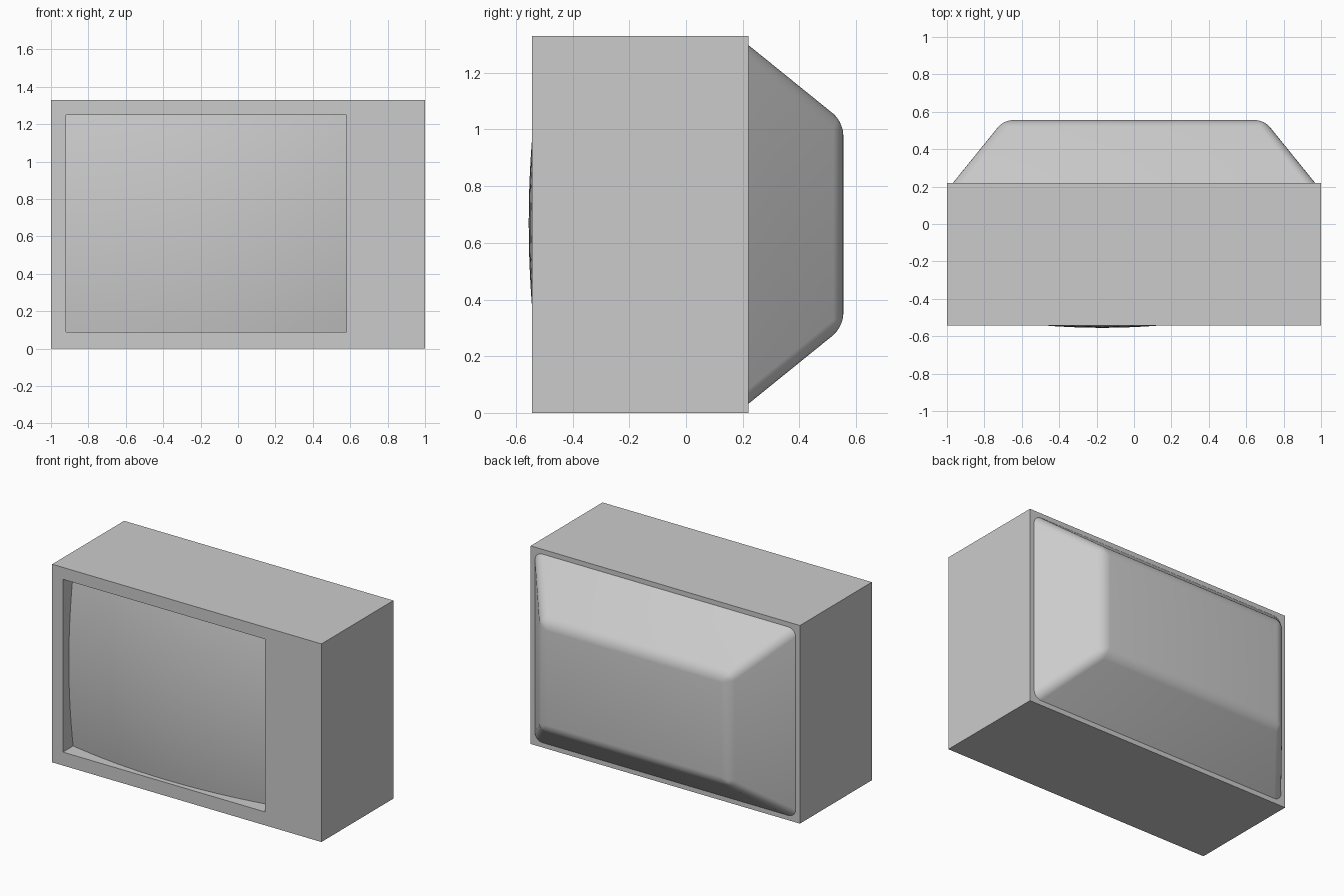
import bpy, bmesh, math

if "Cube" in bpy.data.objects:
    bpy.data.objects.remove(bpy.data.objects["Cube"])

W, H = 1.0, 1.33                 # half width, height
FRONT, BACK = -0.543, 0.22       # cabinet depth range
TAIL = 0.555                     # rear of the tube housing
OPENING = (-0.92, 0.58, 0.09, 1.25)


def inset(d):
    return (-W + d, W - d, d, H - d)


def finish(bm, name, smooth=None):
    me = bpy.data.meshes.new(name)
    bm.to_mesh(me)
    bm.free()
    ob = bpy.data.objects.new(name, me)
    bpy.context.collection.objects.link(ob)
    if smooth:
        bpy.ops.object.select_all(action='DESELECT')
        ob.select_set(True)
        bpy.context.view_layer.objects.active = ob
        bpy.ops.object.shade_smooth_by_angle(angle=math.radians(smooth))
    return ob


def loft(bm, rects):
    """Bridge rectangles (x0, x1, z0, z1) at given y, listed back to front."""
    loops = []
    for (x0, x1, z0, z1), y in rects:
        loops.append([bm.verts.new((x, y, z)) for x, z in
                      ((x0, z0), (x1, z0), (x1, z1), (x0, z1))])
    for a, b in zip(loops, loops[1:]):
        for i in range(4):
            j = (i + 1) % 4
            bm.faces.new((a[i], b[i], b[j], a[j])).normal_flip()
    return loops


# cabinet: back rim, outer shell, front frame and screen recess walls
bm = bmesh.new()
loft(bm, [(inset(0.06), BACK), (inset(0), BACK), (inset(0), FRONT),
          (OPENING, FRONT), (OPENING, -0.435)])
bm.normal_update()
if next(f for f in bm.faces if f.calc_center_median().z < 0.001).normal.z > 0:
    bmesh.ops.reverse_faces(bm, faces=bm.faces[:])
finish(bm, "cabinet")

# tapered rear housing with rounded edges
bm = bmesh.new()
tail, base = loft(bm, [(inset(0.303), TAIL), (inset(0.032), BACK)])
bm.faces.new(tail)
edges = [e for e in bm.edges if not all(v in base for v in e.verts)]
bmesh.ops.bevel(bm, geom=edges, offset=0.045, segments=5, profile=0.5,
                affect='EDGES')
bmesh.ops.recalc_face_normals(bm, faces=bm.faces[:])
if max(bm.faces, key=lambda f: f.calc_center_median().y).normal.y < 0:
    bmesh.ops.reverse_faces(bm, faces=bm.faces[:])
finish(bm, "rear_housing", 40)

# gently domed picture tube screen
bm = bmesh.new()
bmesh.ops.create_grid(bm, x_segments=24, y_segments=20, size=1)
x0, x1, z0, z1 = OPENING
R = 3.8
for v in bm.verts:
    dx, dz = v.co.x * (x1 - x0) / 2, v.co.y * (z1 - z0) / 2
    sag = R - math.sqrt(R * R - dx * dx - dz * dz)
    v.co = ((x0 + x1) / 2 + dx, -TAIL + sag, (z0 + z1) / 2 + dz)
bm.normal_update()
if next(iter(bm.faces)).normal.y > 0:
    bmesh.ops.reverse_faces(bm, faces=bm.faces[:])
finish(bm, "screen", 40)
